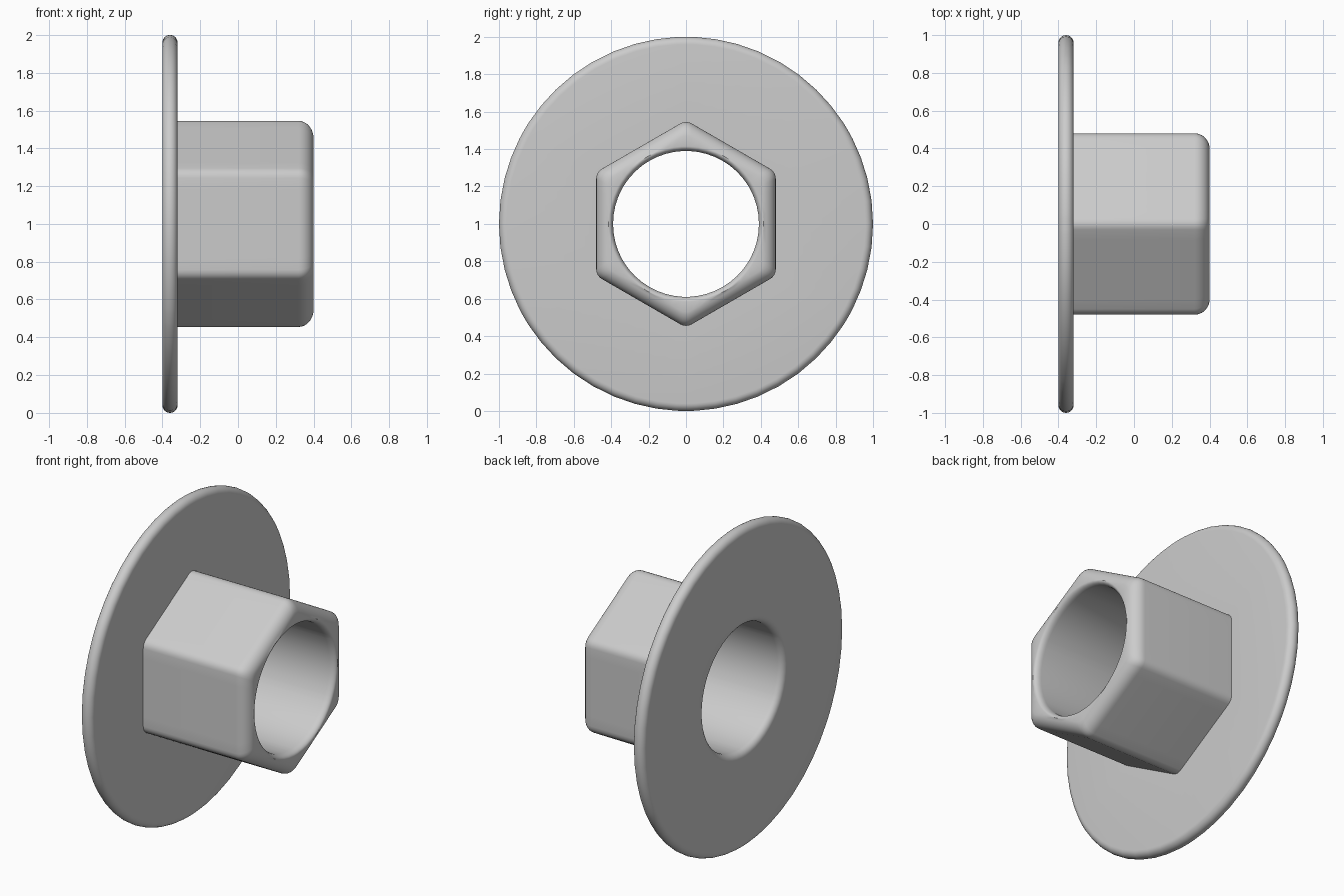
import bpy, bmesh
from math import sin, cos, pi, sqrt, radians, atan2

cube = bpy.data.objects.get("Cube")
if cube:
    bpy.data.objects.remove(cube)

APOTHEM, CORNER = 0.48, 0.06      # hexagon half width and edge rounding
BORE, RIM = 0.39, 0.04            # hole radius and washer rounding
END_FILLET = 0.08
BACK, FRONT, TIP = -0.40, -0.32, 0.40
ARC, FLAT = 4, 8                  # segments per rounded corner and per flat


def hexagon(inset):
    """Rounded hexagon outline with a corner pointing up."""
    core = (APOTHEM - inset - CORNER) * 2 / sqrt(3)
    arcs = []
    for k in range(6):
        mid = radians(90 + 60 * k)
        arcs.append([])
        for i in range(ARC + 1):
            a = mid + radians(60 * i / ARC - 30)
            arcs[k].append((core * cos(mid) + CORNER * cos(a),
                            core * sin(mid) + CORNER * sin(a)))
    points = []
    for k in range(6):
        points += arcs[k]
        p, q = arcs[k][-1], arcs[(k + 1) % 6][0]
        for i in range(1, FLAT):
            t = i / FLAT
            points.append((p[0] + (q[0] - p[0]) * t, p[1] + (q[1] - p[1]) * t))
    return points


ANGLES = [atan2(z, y) for y, z in hexagon(0)]


def circle(radius):
    return [(radius * cos(a), radius * sin(a)) for a in ANGLES]


# Cross-section, walked around from the bore's back edge
rings = []
for i in range(7):                                   # bore flare at the back
    a = pi / 2 * i / 6
    rings.append((BACK + RIM - RIM * sin(a), circle(BORE + RIM - RIM * cos(a))))
for i in range(13):                                  # round washer rim
    a = pi * i / 12
    rings.append((BACK + RIM - RIM * cos(a), circle(1 - RIM + RIM * sin(a))))
rings.append((FRONT, hexagon(0)))                    # foot of the hexagon
for i in range(9):                                   # rounded hexagon end
    a = radians(79) * i / 8
    rings.append((TIP - END_FILLET * (1 - sin(a)), hexagon(END_FILLET * (1 - cos(a)))))
for i in range(7):                                   # bore flare at the tip
    a = pi / 2 * i / 6
    rings.append((TIP - RIM * (1 - cos(a)), circle(BORE + 0.025 * (1 - sin(a)))))

# Skin the rings into one closed body
bm = bmesh.new()
loops = [[bm.verts.new((x, y, z + 1)) for y, z in pts] for x, pts in rings]
n = len(ANGLES)
for r, ring in enumerate(loops):
    after = loops[(r + 1) % len(loops)]
    for i in range(n):
        j = (i + 1) % n
        bm.faces.new((ring[i], ring[j], after[j], after[i]))
bmesh.ops.recalc_face_normals(bm, faces=bm.faces)
mesh = bpy.data.meshes.new("flanged_hex_bushing")
bm.to_mesh(mesh)
bm.free()

body = bpy.data.objects.new("flanged_hex_bushing", mesh)
bpy.context.collection.objects.link(body)

# Plain grey finish
grey = bpy.data.materials.new("light_grey")
grey.use_nodes = True
color = (0.6, 0.6, 0.6, 1)
grey.diffuse_color = color
grey.node_tree.nodes["Principled BSDF"].inputs["Base Color"].default_value = color
mesh.materials.append(grey)

bpy.ops.object.select_all(action="DESELECT")
body.select_set(True)
bpy.context.view_layer.objects.active = body
bpy.ops.object.shade_smooth_by_angle(angle=radians(35))
